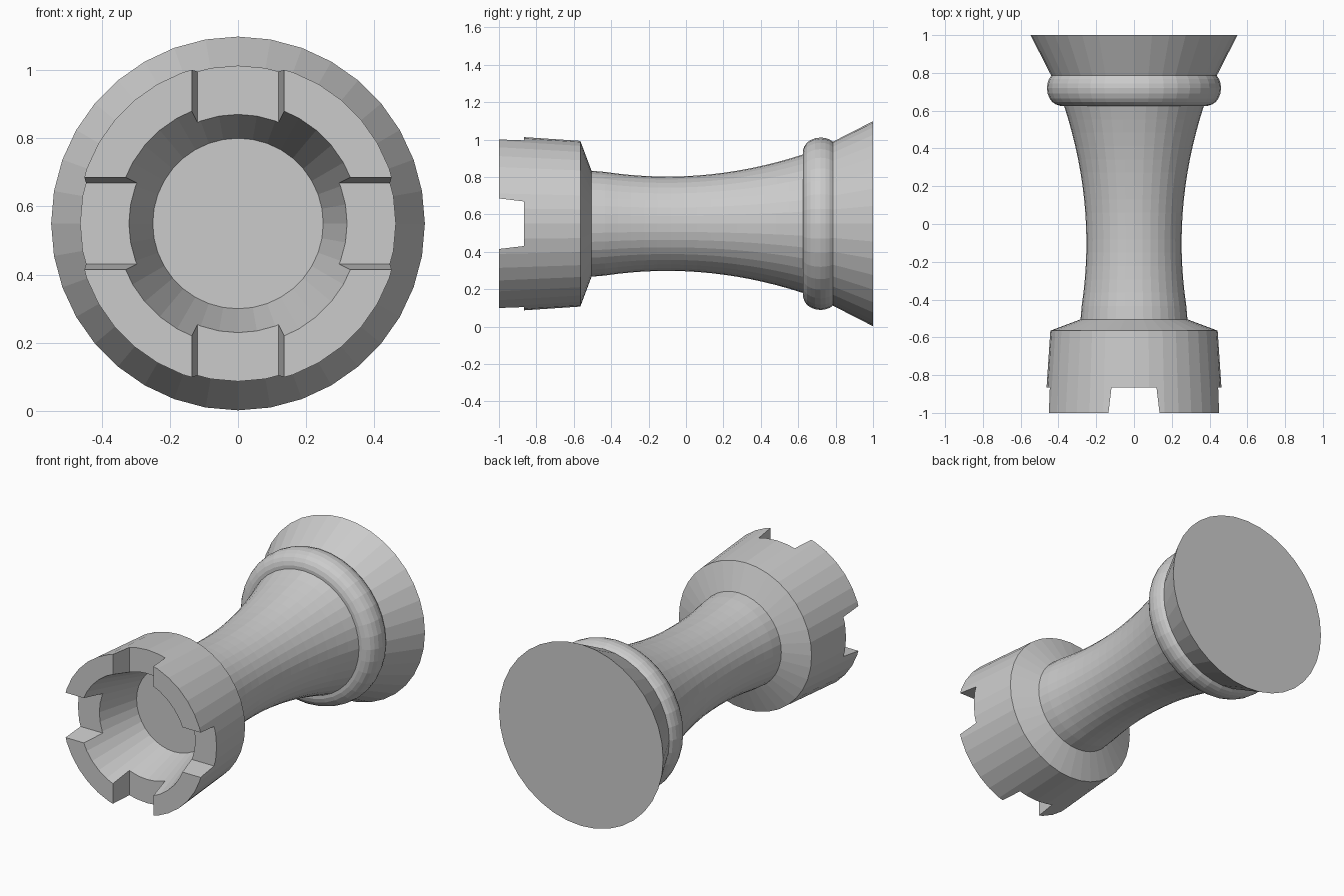
import bpy, bmesh
from math import sin, cos, pi

if "Cube" in bpy.data.objects:
    bpy.data.objects.remove(bpy.data.objects["Cube"])

SIDES = 36
AXIS_Z = 0.55


def finish(bm, name):
    bmesh.ops.recalc_face_normals(bm, faces=bm.faces[:])
    me = bpy.data.meshes.new(name)
    bm.to_mesh(me)
    bm.free()
    ob = bpy.data.objects.new(name, me)
    bpy.context.collection.objects.link(ob)
    return ob


def lathe(name, profile):
    """Turn (y, radius) points around the lying axis and cap both ends."""
    bm = bmesh.new()
    rings = [[bm.verts.new((r * sin(2 * pi * i / SIDES), y, AXIS_Z + r * cos(2 * pi * i / SIDES)))
              for i in range(SIDES)] for y, r in profile]
    for a, b in zip(rings, rings[1:]):
        for i in range(SIDES):
            j = (i + 1) % SIDES
            bm.faces.new((a[i], a[j], b[j], b[i]))
    bm.faces.new(rings[0])
    bm.faces.new(rings[-1])
    return finish(bm, name)


def notch_cutter(name, along_x):
    """Tapered bar that cuts two opposite battlement gaps."""
    section = [(-0.119, -0.865), (0.119, -0.865), (0.137, -1.015), (-0.137, -1.015)]
    bm = bmesh.new()
    ends = []
    for s in (-0.7, 0.7):
        ends.append([bm.verts.new((s, y, AXIS_Z + w) if along_x else (w, y, AXIS_Z + s))
                     for w, y in section])
    a, b = ends
    for i in range(4):
        j = (i + 1) % 4
        bm.faces.new((a[i], a[j], b[j], b[i]))
    bm.faces.new(a)
    bm.faces.new(b)
    ob = finish(bm, name)
    ob.hide_render = True
    return ob


# Hollow head: cavity floor, inner wall, rim, outer wall, underside
profile = [(-0.61, 0.25), (-1.0, 0.357), (-1.0, 0.472), (-0.565, 0.443), (-0.505, 0.283)]
# Waisted shaft
for k in range(1, 17):
    y = -0.505 + 1.13 * k / 16
    profile.append((y, 0.252 + 0.2245 * (y + 0.1) ** 2))
# Rounded collar
profile += [(0.625, 0.39), (0.633, 0.414), (0.646, 0.433), (0.665, 0.447), (0.69, 0.457),
            (0.72, 0.461), (0.745, 0.458), (0.768, 0.45), (0.785, 0.438)]
# Flared foot
profile.append((1.0, 0.548))
tower = lathe("tower_piece", profile)

# Four battlement gaps
bpy.context.view_layer.objects.active = tower
for n, along_x in (("notch_cutter_x", True), ("notch_cutter_z", False)):
    cutter = notch_cutter(n, along_x)
    mod = tower.modifiers.new("battlements", 'BOOLEAN')
    mod.operation = 'DIFFERENCE'
    mod.solver = 'EXACT'
    mod.object = cutter
    bpy.ops.object.modifier_apply(modifier=mod.name)
    bpy.data.objects.remove(cutter)
